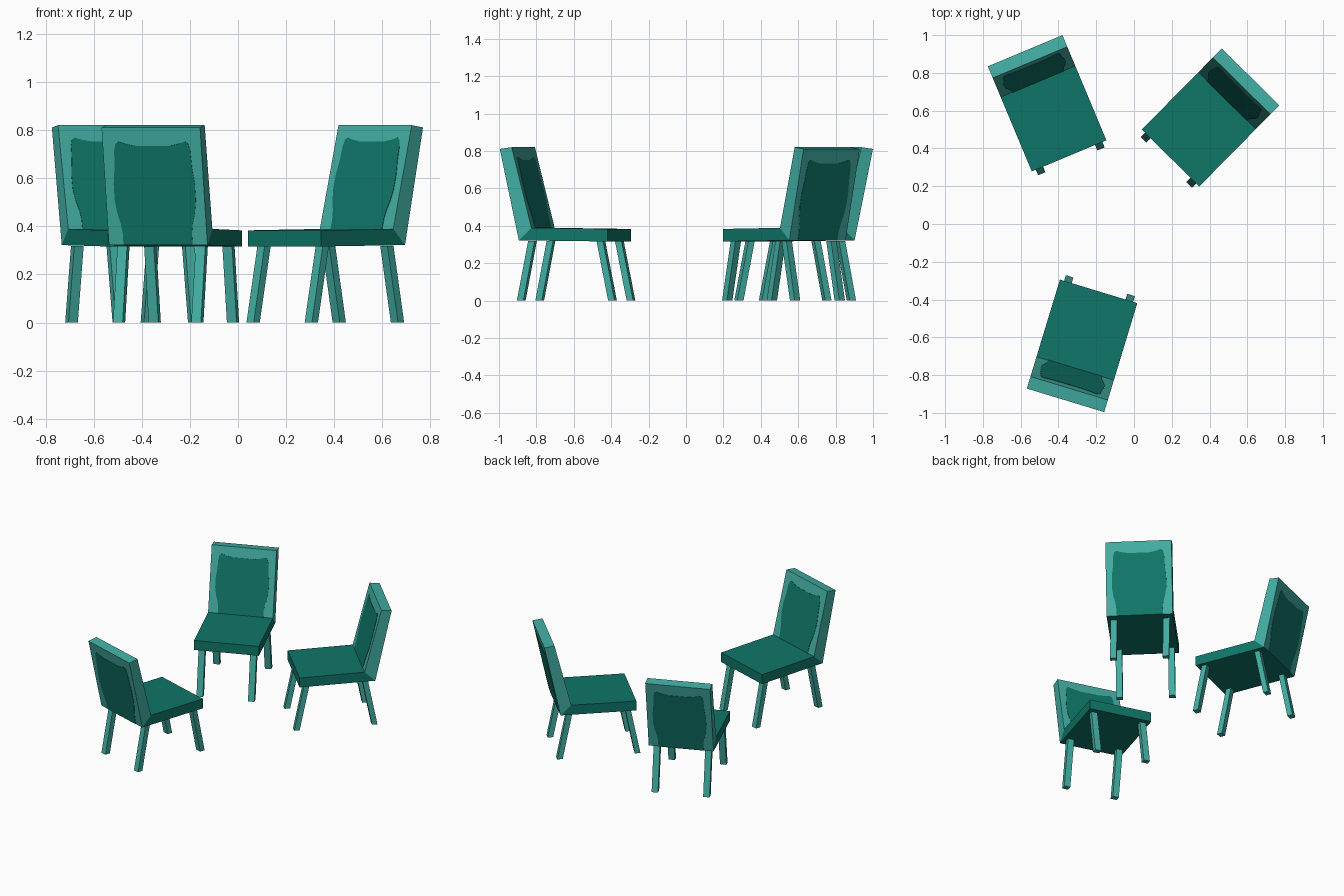
import bpy, bmesh, math
from mathutils import Vector

if "Cube" in bpy.data.objects:
    bpy.data.objects.remove(bpy.data.objects["Cube"])


def material(name, rgb):
    # sRGB 0-255 to linear
    lin = [((c / 255 + 0.055) / 1.055) ** 2.4 for c in rgb]
    m = bpy.data.materials.new(name)
    m.diffuse_color = (*lin, 1)
    m.use_nodes = True
    m.node_tree.nodes["Principled BSDF"].inputs["Base Color"].default_value = m.diffuse_color
    return m


DARK = material("dark green", (15, 118, 104))
LIGHT = material("light teal", (66, 174, 163))
HALF = 0.214  # half the chair width


def prism(name, bottom, top, mat):
    """Closed solid between two matching loops of points."""
    bm = bmesh.new()
    a = [bm.verts.new(p) for p in bottom]
    b = [bm.verts.new(p) for p in top]
    bm.faces.new(a)
    bm.faces.new(b)
    for i in range(len(a)):
        j = (i + 1) % len(a)
        bm.faces.new((a[i], a[j], b[j], b[i]))
    bmesh.ops.recalc_face_normals(bm, faces=bm.faces)
    me = bpy.data.meshes.new(name)
    bm.to_mesh(me)
    bm.free()
    me.materials.append(mat)
    return me


def slab(name, profile, mat):
    """Side profile (y, z) extruded across the chair width."""
    return prism(name, [(-HALF, y, z) for y, z in profile],
                 [(HALF, y, z) for y, z in profile], mat)


def leg(name, x, y_foot, y_top):
    w, d = 0.021, 0.018
    corners = [(-w, -d), (w, -d), (w, d), (-w, d)]
    return prism(name, [(x + a, y_foot + b, 0) for a, b in corners],
                 [(x + a, y_top + b, 0.319) for a, b in corners], LIGHT)


def patch(name, low, high, out):
    """Wavy upholstery plate lying on a sloped backrest face."""
    half = [(0.150, 0.0), (0.150, 0.10), (0.156, 0.18), (0.168, 0.27),
            (0.176, 0.38), (0.176, 0.52), (0.168, 0.66), (0.165, 0.80),
            (0.158, 0.86), (0.145, 0.88), (0.115, 0.86), (0.07, 0.842)]
    outline = half + [(-x, v) for x, v in reversed(half)]
    low, high = Vector((0, *low)), Vector((0, *high))
    run = high - low
    n = Vector((0, run.z, -run.y)).normalized() * out
    base = [low + run * v + Vector((x, 0, 0)) for x, v in outline]
    return prism(name, [p - n for p in base], [p + n for p in base], DARK)


# Seat and backrest share a mitred joint
joint, heel = (0.125, 0.389), (0.195, 0.322)
top_front, top_rear = (0.235, 0.82), (0.3015, 0.811)
parts = [
    slab("seat", [(-0.3015, 0.316), (-0.3015, 0.383), joint, heel], DARK),
    slab("backrest", [joint, top_front, top_rear, heel], LIGHT),
    patch("backrest_front_patch", joint, top_front, 0.002),
    patch("backrest_rear_patch", heel, top_rear, 0.002),
]

# Legs splay forwards and backwards
for side, x in (("left", -0.17), ("right", 0.17)):
    parts.append(leg("front_leg_" + side, x, -0.315, -0.25))
    parts.append(leg("rear_leg_" + side, x, 0.195, 0.132))

# Three chairs facing each other
chairs = [((-0.46, 0.639), 22.7), ((0.405, 0.564), -44.6), ((-0.275, -0.645), 163.1)]
for i, ((x, y), angle) in enumerate(chairs, 1):
    for me in parts:
        ob = bpy.data.objects.new(f"chair_{i}_{me.name}", me)
        ob.location = (x, y, 0)
        ob.rotation_euler.z = math.radians(angle)
        bpy.context.collection.objects.link(ob)
